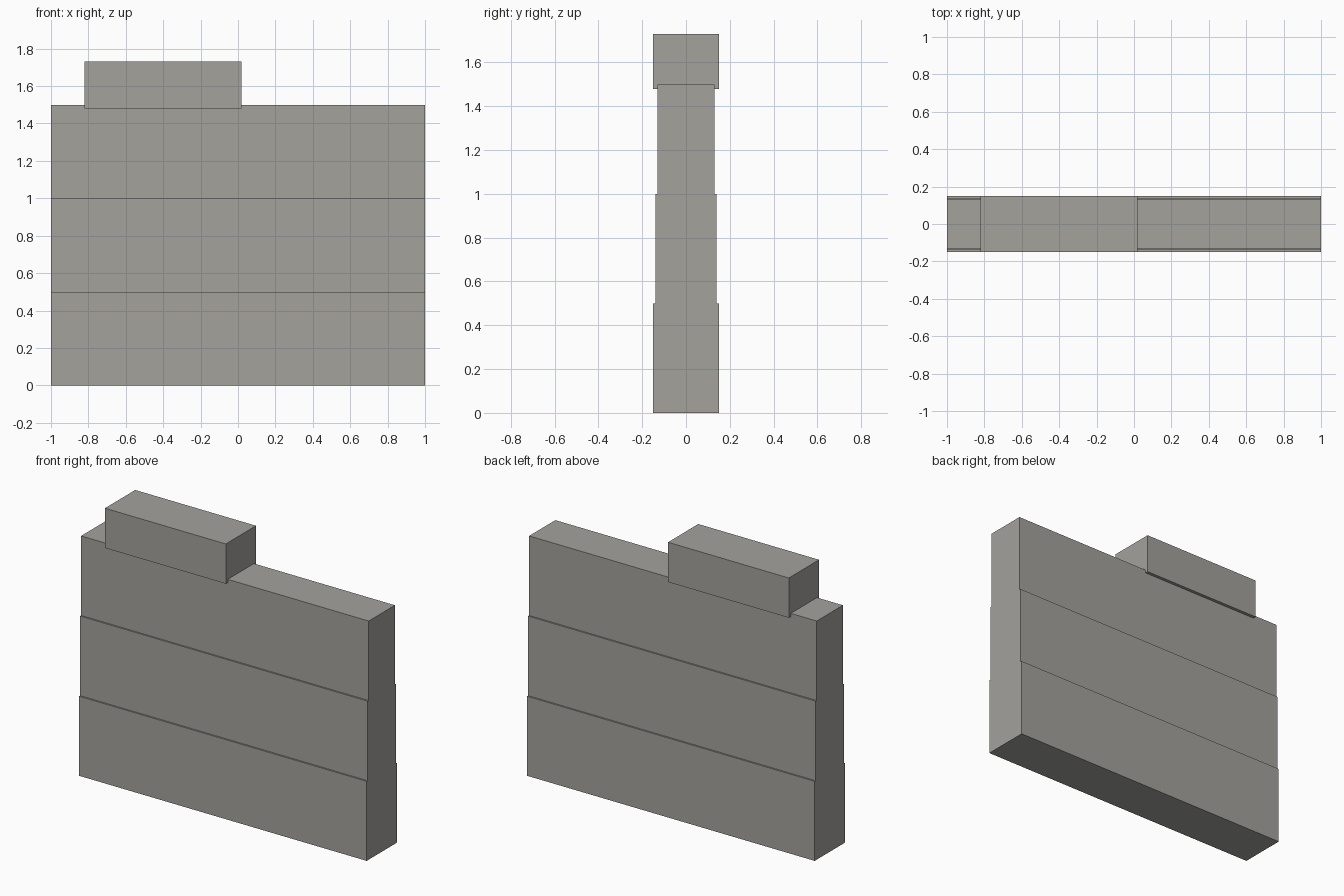
import bpy

if "Cube" in bpy.data.objects:
    bpy.data.objects.remove(bpy.data.objects["Cube"])

stone = bpy.data.materials.new("warm_grey_stone")
stone.diffuse_color = (0.37, 0.36, 0.335, 1.0)
stone.use_nodes = True
stone.node_tree.nodes["Principled BSDF"].inputs["Base Color"].default_value = stone.diffuse_color


def box(name, x0, x1, half_depth, z0, z1):
    """Axis-aligned box centred on y = 0."""
    bpy.ops.mesh.primitive_cube_add(size=1, location=((x0 + x1) / 2, 0, (z0 + z1) / 2))
    ob = bpy.context.object
    ob.name = name
    ob.scale = (x1 - x0, 2 * half_depth, z1 - z0)
    bpy.ops.object.transform_apply(location=False, rotation=False, scale=True)
    ob.data.materials.append(stone)
    return ob


# Three wall courses, each slightly thinner than the one below
for i, part in enumerate(("lower", "middle", "upper")):
    box(part + "_wall_course", -1, 1, 0.15 - 0.01 * i, 0.5 * i, 0.5 * (i + 1))

# Raised block sitting off-centre and slightly sunk into the wall top
box("top_block", -0.82, 0.02, 0.15, 1.48, 1.73)
